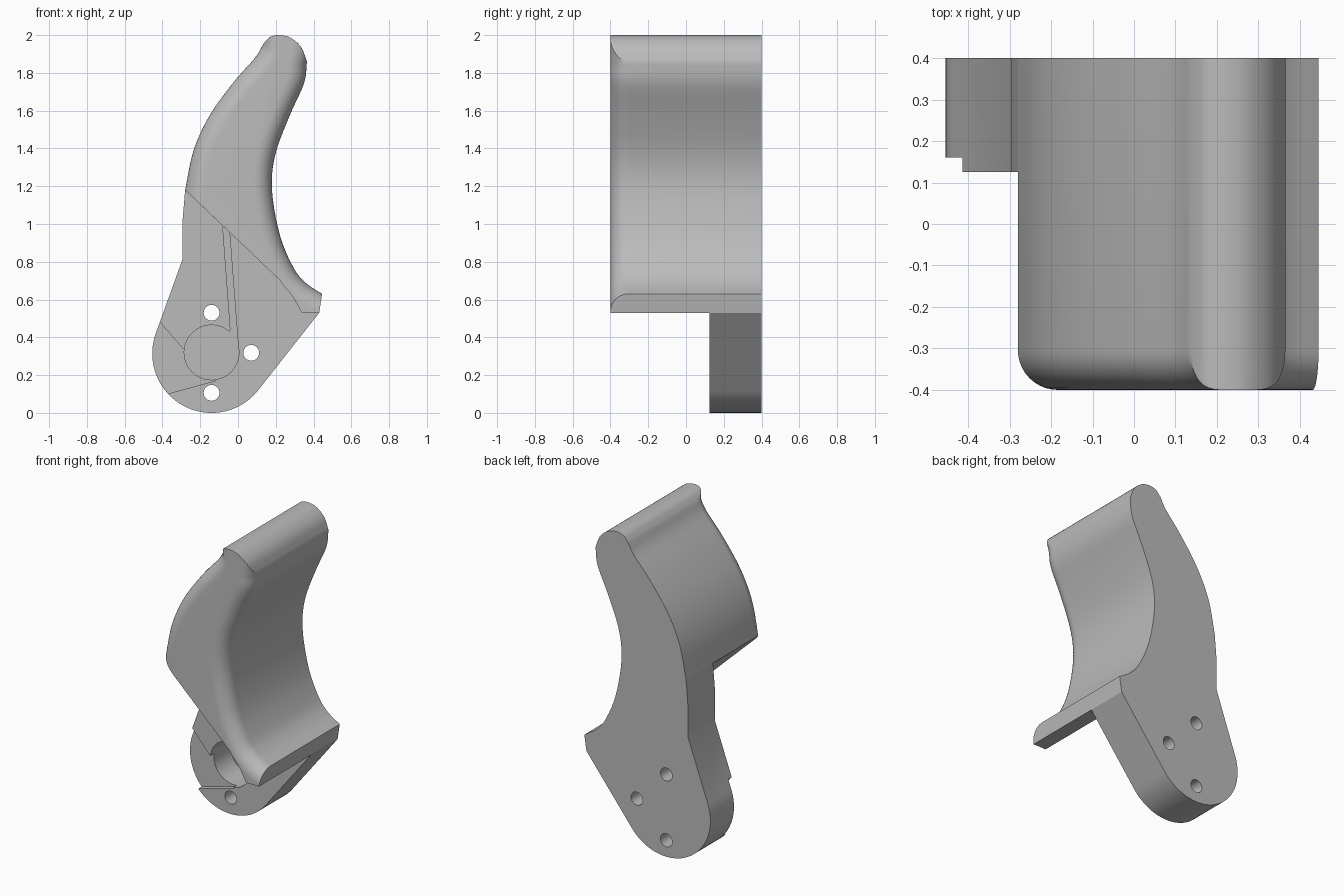
import bpy, bmesh
from math import sin, cos, pi, radians
from mathutils import Vector

old = bpy.data.objects.get("Cube")
if old:
    bpy.data.objects.remove(old)

grey = bpy.data.materials.new("plain_grey")
grey.use_nodes = True
grey.diffuse_color = (0.5, 0.5, 0.5, 1)
grey.node_tree.nodes["Principled BSDF"].inputs["Base Color"].default_value = (0.5, 0.5, 0.5, 1)

FRONT, BACK, PLATE_FRONT = -0.4, 0.4, 0.125
FILLET = 0.096


def spline(points, steps=5):
    """Smooth curve through the given points."""
    p = [Vector(q) for q in points]
    p = [2 * p[0] - p[1]] + p + [2 * p[-1] - p[-2]]
    out = []
    for a, b, c, d in zip(p, p[1:], p[2:], p[3:]):
        for k in range(steps):
            t = k / steps
            out.append(0.5 * (2 * b + (c - a) * t + (2 * a - 5 * b + 4 * c - d) * t ** 2
                              + (3 * b - a - 3 * c + d) * t ** 3))
    return out + [p[-2]]


def arc(cx, cz, r, start, end, n):
    angles = [radians(start + (end - start) * i / n) for i in range(n + 1)]
    return [Vector((cx + r * cos(a), cz + r * sin(a))) for a in angles]


def inward(curve):
    """Unit normals on the right-hand side of a curve."""
    last = len(curve) - 1
    result = []
    for i in range(last + 1):
        t = (curve[min(i + 1, last)] - curve[max(i - 1, 0)]).normalized()
        result.append(Vector((t.y, -t.x)))
    return result


def loft(name, sections):
    """Solid through (depth, outline) sections with equal point counts."""
    bm = bmesh.new()
    rings = [[bm.verts.new((p[0], y, p[1])) for p in pts] for y, pts in sections]
    for a, b in zip(rings, rings[1:]):
        for i in range(len(a)):
            j = (i + 1) % len(a)
            bm.faces.new((a[i], a[j], b[j], b[i]))
    bm.faces.new(rings[0])
    bm.faces.new(rings[-1][::-1])
    bmesh.ops.recalc_face_normals(bm, faces=bm.faces)
    mesh = bpy.data.meshes.new(name)
    bm.to_mesh(mesh)
    bm.free()
    mesh.materials.append(grey)
    obj = bpy.data.objects.new(name, mesh)
    bpy.context.collection.objects.link(obj)
    return obj


def activate(obj):
    bpy.ops.object.select_all(action='DESELECT')
    obj.select_set(True)
    bpy.context.view_layer.objects.active = obj


def cut(target, outline, y0, y1):
    cutter = loft("cutter", [(y0, outline), (y1, outline)])
    cutter.hide_render = True
    mod = target.modifiers.new("cut", 'BOOLEAN')
    mod.operation, mod.solver, mod.object = 'DIFFERENCE', 'EXACT', cutter
    activate(target)
    bpy.ops.object.modifier_apply(modifier=mod.name)
    bpy.data.objects.remove(cutter)


# Curved blade: outer edge, rounded tip, inner edge and underside
outer = spline([(-0.28, 1.18), (-0.235, 1.39), (-0.15, 1.575), (-0.02, 1.755), (0.09, 1.88), (0.135, 1.955)])
tip = spline([(0.135, 1.955), (0.17, 1.99), (0.22, 2.0), (0.28, 1.985), (0.335, 1.935), (0.365, 1.86)])
inner = spline([(0.365, 1.86), (0.35, 1.746), (0.275, 1.577), (0.198, 1.37), (0.18, 1.18),
                (0.222, 0.94), (0.295, 0.767), (0.36, 0.687), (0.445, 0.63)])
underside = [Vector(p) for p in [(0.43, 0.53), (0.338, 0.53), (0.295, 0.607), (0.24, 0.685)]]

outer_n, inner_n = inward(outer), inward(inner)
outer_n[0] = Vector((1, -0.95))
inner_n[-1] = (underside[0] - inner[-1]).normalized()


def tip_point(t):
    x = t * (len(tip) - 1)
    i = min(int(x), len(tip) - 2)
    return tip[i].lerp(tip[i + 1], x - i)


def blade_outline(d):
    """Blade section with both long edges moved inward by d; the tip stays on its arc."""
    m = d / 0.27
    cap = [tip_point(m + (1 - 2 * m) * i / 24) for i in range(25)]
    left = [p + n * d for p, n in zip(outer, outer_n)][:-1]
    right = [p + n * d for p, n in zip(inner, inner_n)][1:]
    return left + cap + right + underside


sections = []
for k in range(11):
    a = k / 10 * pi / 2
    sections.append((FRONT + FILLET * (1 - cos(a)), blade_outline(FILLET * (1 - sin(a)))))
sections.append((BACK, blade_outline(0)))
blade = loft("curved_blade", sections)

# Mounting plate below the blade
edge = [Vector((-0.295, 0.81)), Vector((-0.295, 1.0)), Vector((-0.28, 1.18))]
outline = arc(-0.14, 0.314, 0.314, -37, -199.5, 40) + edge + underside[::-1]
plate = loft("mounting_plate", [(PLATE_FRONT, outline), (BACK, outline)])

# Shallow wedge, round pocket and narrow slot in the plate front
cut(plate, [(-0.5, 0.58), (-0.29, 0.338), (-0.14, 0.32), (-0.12, 0.17), (-0.5, 0.066)], 0, 0.16)
cut(plate, arc(-0.14, 0.32, 0.145, 0, 352.5, 47), 0, 0.33)
cut(plate, [(-0.086, 1.06), (-0.053, 1.06), (0.004, 0.32), (-0.1, 0.32), (-0.04, 0.44)], 0, 0.33)

# Three through holes
for x, z in [(-0.14, 0.53), (0.07, 0.318), (-0.14, 0.106)]:
    cut(plate, arc(x, z, 0.042, 0, 345, 23), 0, 0.5)

for obj in (blade, plate):
    activate(obj)
    bpy.ops.object.shade_smooth_by_angle(angle=radians(30))
